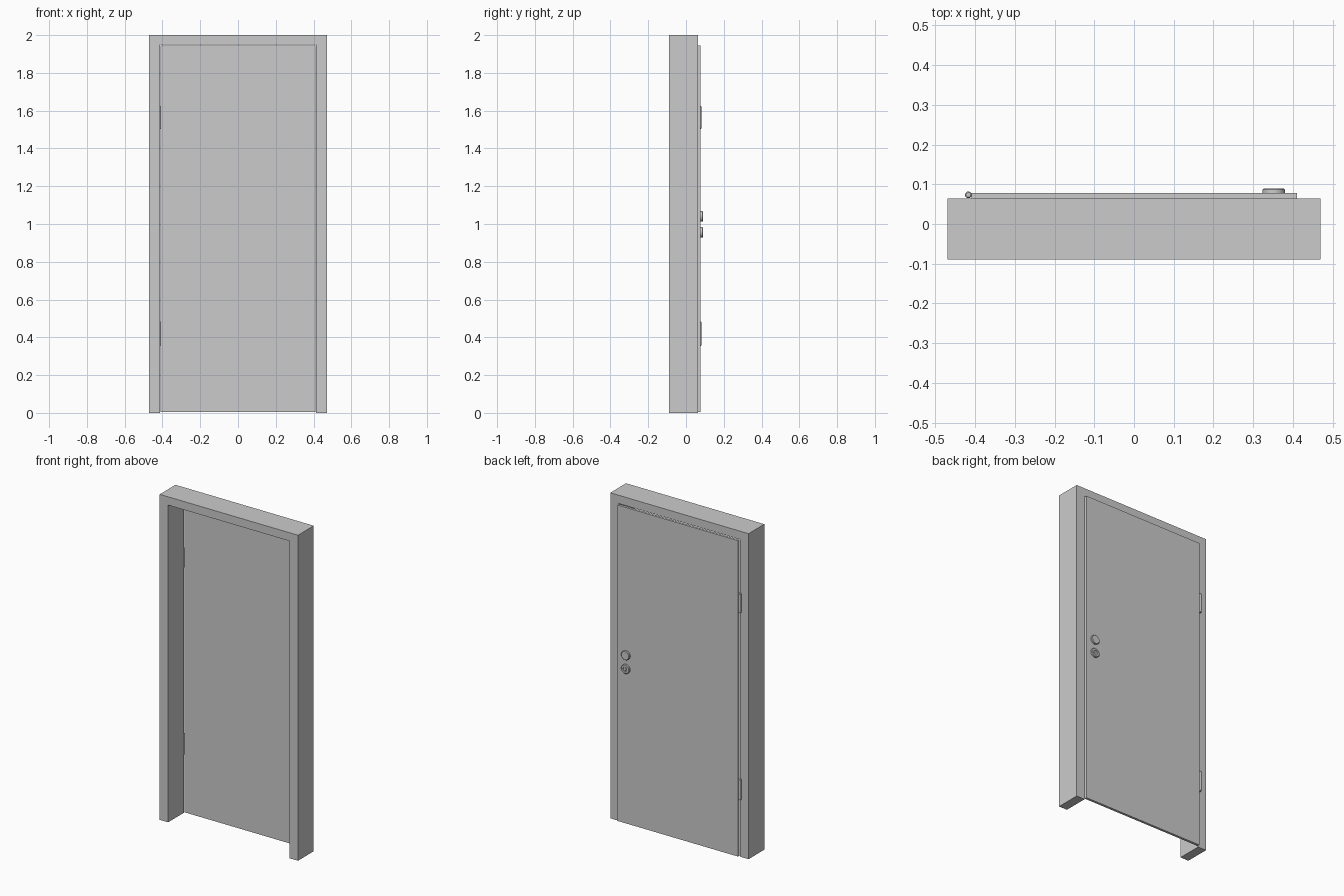
import bpy, bmesh, math

if "Cube" in bpy.data.objects:
    bpy.data.objects.remove(bpy.data.objects["Cube"])

FRAME_FRONT, FRAME_BACK = -0.089, 0.064
DOOR_BACK, TOP_OF_KNOBS = 0.078, 0.09


def add_object(name, bm, smooth=False):
    bmesh.ops.recalc_face_normals(bm, faces=bm.faces)
    mesh = bpy.data.meshes.new(name)
    bm.to_mesh(mesh)
    bm.free()
    obj = bpy.data.objects.new(name, mesh)
    bpy.context.collection.objects.link(obj)
    if smooth:
        bpy.ops.object.select_all(action='DESELECT')
        obj.select_set(True)
        bpy.context.view_layer.objects.active = obj
        bpy.ops.object.shade_smooth_by_angle(angle=math.radians(35))
    return obj


def extrude_outline(name, points, y0, y1):
    """Extrude an x-z outline from y0 to y1."""
    bm = bmesh.new()
    face = bm.faces.new([bm.verts.new((x, y0, z)) for x, z in points])
    moved = bmesh.ops.extrude_face_region(bm, geom=[face], use_keep_orig=True)
    verts = [v for v in moved['geom'] if isinstance(v, bmesh.types.BMVert)]
    bmesh.ops.translate(bm, verts=verts, vec=(0, y1 - y0, 0))
    return add_object(name, bm)


def lathe(name, profile, location, axis, sides=32):
    """Revolve (radius, height) pairs around the y or z axis."""
    bm = bmesh.new()
    rings = []
    for r, h in profile:
        count = sides if r > 0 else 1
        ring = []
        for i in range(count):
            a = math.tau * i / sides
            c, s = r * math.cos(a), r * math.sin(a)
            ring.append(bm.verts.new((c, h, s) if axis == 'Y' else (c, s, h)))
        rings.append(ring)
    for a, b in zip(rings, rings[1:]):
        for i in range(sides):
            j = (i + 1) % sides
            quad = [a[i % len(a)], a[j % len(a)], b[j % len(b)], b[i % len(b)]]
            bm.faces.new(list(dict.fromkeys(quad)))
    obj = add_object(name, bm, smooth=True)
    obj.location = location
    return obj


# Door frame: one U-shaped section, open at the floor
extrude_outline("door_frame",
                [(-0.47, 0), (-0.47, 2), (0.47, 2), (0.47, 0),
                 (0.413, 0), (0.413, 1.949), (-0.413, 1.949), (-0.413, 0)],
                FRAME_FRONT, FRAME_BACK)

# Thin door leaf set against the back of the frame
extrude_outline("door_leaf",
                [(-0.409, 0.005), (-0.409, 1.946), (0.411, 1.946), (0.411, 0.005)],
                FRAME_BACK - 0.001, DOOR_BACK)

# Hinge barrels with softened ends
for label, z0, z1 in (("upper", 1.504, 1.624), ("lower", 0.355, 0.483)):
    h = z1 - z0
    lathe(label + "_hinge",
          [(0, 0), (0.006, 0), (0.0085, 0.003), (0.0085, h - 0.003), (0.006, h), (0, h)],
          (-0.417, 0.0735, z0), 'Z', 20)

# Round handle plate with a bevelled rim
depth = TOP_OF_KNOBS - DOOR_BACK
lathe("handle_plate",
      [(0, -0.001), (0.028, -0.001), (0.028, depth - 0.003), (0.025, depth), (0, depth)],
      (0.352, DOOR_BACK, 1.04), 'Y')

# Lock plate with the same rim and a shallow dish around the keyhole
lathe("lock_plate",
      [(0, -0.001), (0.028, -0.001), (0.028, depth - 0.003), (0.025, depth),
       (0.015, depth), (0.014, depth - 0.006), (0, depth - 0.006)],
      (0.352, DOOR_BACK, 0.956), 'Y')

# Lock cylinder: round top with a straight tail
cx, cz, r = 0.352, 0.960, 0.0075
arc = [math.radians(-50 + 280 * i / 16) for i in range(17)]
outline = [(cx + r * math.cos(a), cz + r * math.sin(a)) for a in arc]
outline += [(cx - 0.0045, cz - 0.0155), (cx + 0.0045, cz - 0.0155)]
extrude_outline("lock_cylinder", outline, DOOR_BACK, DOOR_BACK + depth - 0.001)
